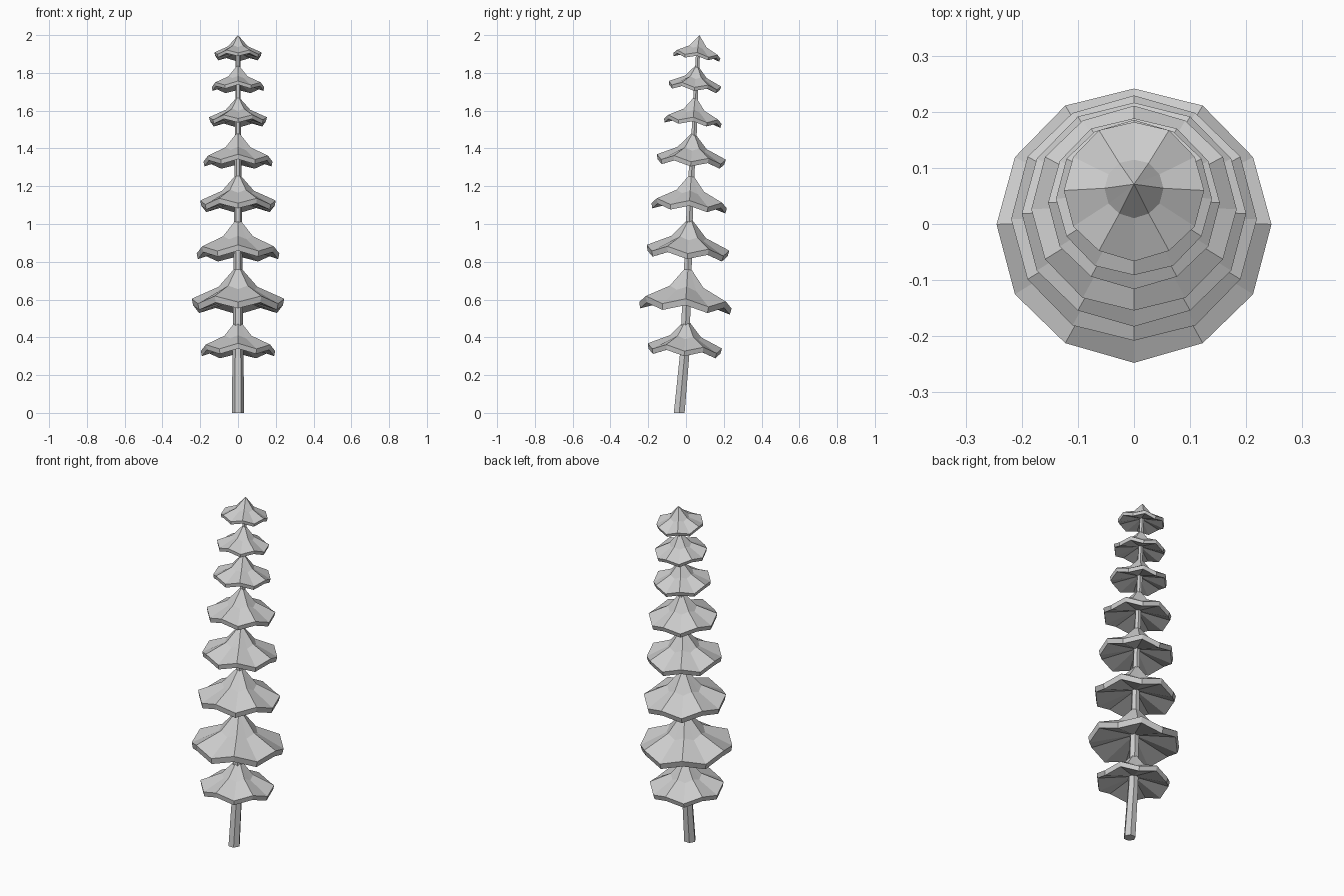
import bpy
from math import cos, sin, pi, radians
from mathutils import Matrix

if "Cube" in bpy.data.objects:
    bpy.data.objects.remove(bpy.data.objects["Cube"])


def make_object(name, verts, faces):
    mesh = bpy.data.meshes.new(name)
    mesh.from_pydata(verts, [], faces)
    mesh.update()
    obj = bpy.data.objects.new(name, mesh)
    bpy.context.collection.objects.link(obj)
    return obj


def bridge(a, b, n):
    """Quads between two rings of n vertices starting at a (lower) and b (upper)."""
    return [(a + i, a + (i + 1) % n, b + (i + 1) % n, b + i) for i in range(n)]


# Leaning hexagonal trunk: (z, y, radius)
path = [(0, -.036, .033), (.3, -.008, .029), (.55, .001, .026), (.8, .011, .023),
        (1.05, .019, .020), (1.28, .03, .018), (1.5, .044, .016),
        (1.7, .052, .014), (1.93, .065, .012)]
verts, faces = [], []
for z, y, r in path:
    verts += [(r * cos(i * pi / 3), y + r * sin(i * pi / 3), z) for i in range(6)]
for k in range(len(path) - 1):
    faces += bridge(6 * k, 6 * k + 6, 6)
faces += [tuple(range(5, -1, -1)), tuple(range(len(verts) - 6, len(verts)))]
make_object("trunk", verts, faces)

# Foliage tier rings as fractions of tier radius: (radius, drop at ridge, drop at valley)
rings = [(.42, .48, .56), (1.0, .74, .88), (.97, .88, 1.015)]


def foliage_tier(name, apex_z, apex_y, radius, tilt, low_first):
    verts, faces = [(0, 0, 0)], []
    for r, high, low in rings:
        for i in range(12):
            a = i * pi / 6
            drop = low if (i + low_first) % 2 else high
            verts.append((r * cos(a), r * sin(a), -drop))
    verts.append((0, 0, -.70))
    for i in range(12):
        j = (i + 1) % 12
        faces.append((0, 1 + i, 1 + j))         # peak
        faces.append((37, 25 + j, 25 + i))      # underside
    faces += bridge(13, 1, 12) + bridge(25, 13, 12)
    obj = make_object(name, verts, faces)
    obj.data.transform(Matrix.Translation((0, apex_y, apex_z))
                       @ Matrix.Rotation(radians(-tilt), 4, 'X')
                       @ Matrix.Scale(radius, 4))


# Tiers from bottom to top: apex z, apex y, radius, tilt in degrees
tiers = [(.50, .004, .197, 4), (.785, .012, .245, 4), (1.036, .022, .219, 4),
         (1.272, .029, .2, 4), (1.49, .039, .183, 4.5), (1.678, .049, .153, 5.5),
         (1.845, .058, .139, 6), (2.0, .071, .125, 7)]
for n, (z, y, r, tilt) in enumerate(tiers):
    foliage_tier(f"foliage_tier_{n + 1}", z, y, r, tilt, (n + 1) % 2)
